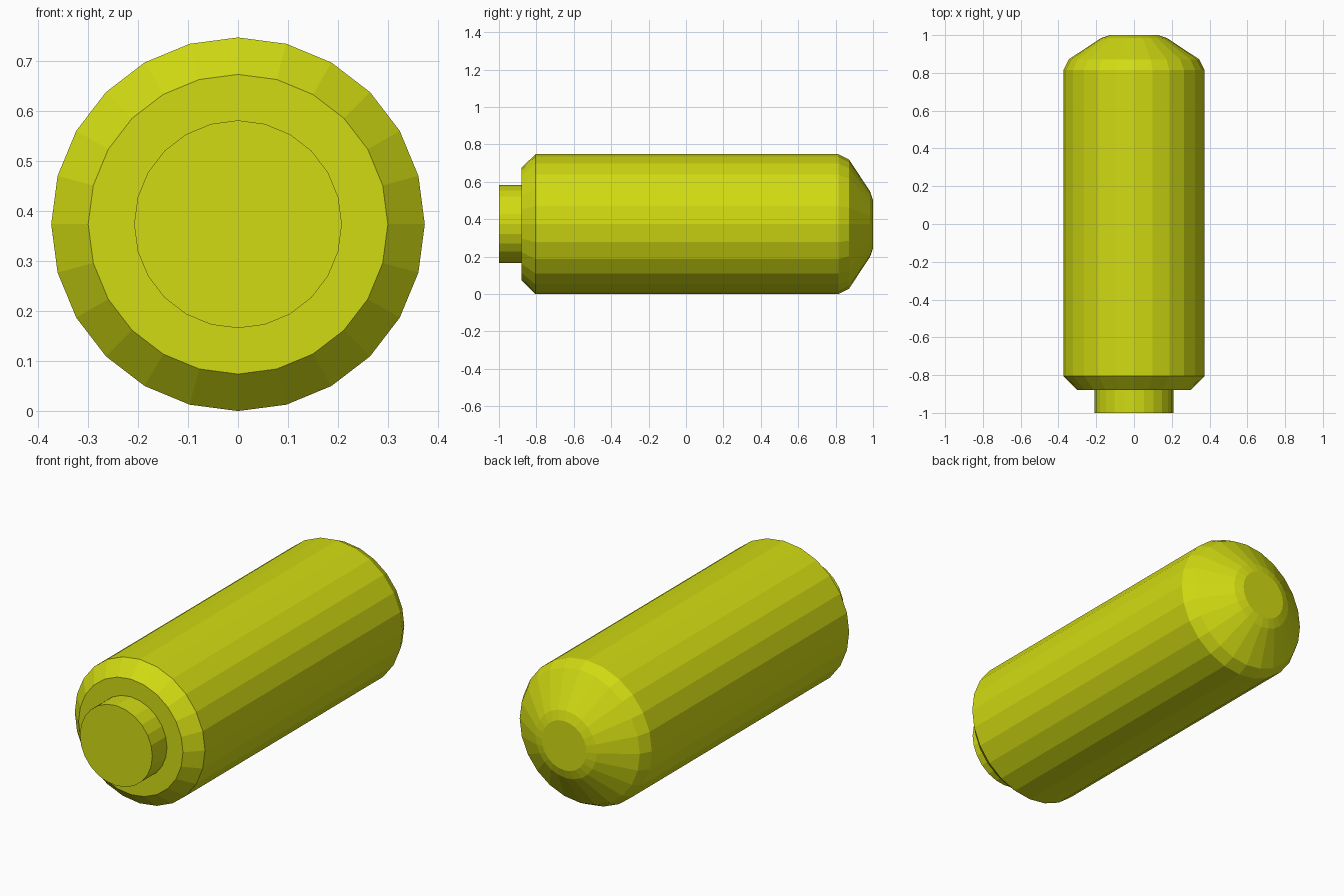
import bpy, bmesh
from math import cos, sin, tau

if "Cube" in bpy.data.objects:
    bpy.data.objects.remove(bpy.data.objects["Cube"])

SIDES = 24
AXIS_Z = 0.374

mat = bpy.data.materials.new("yellow_green")
mat.diffuse_color = (0.64, 0.71, 0.006, 1)
mat.use_nodes = True
mat.node_tree.nodes["Principled BSDF"].inputs["Base Color"].default_value = mat.diffuse_color


def lathe(name, profile):
    """Flat-shaded solid turned about the y axis from (y, radius) points, capped at both ends."""
    bm = bmesh.new()
    rings = [[bm.verts.new((r * sin(tau * i / SIDES), y, AXIS_Z + r * cos(tau * i / SIDES)))
              for i in range(SIDES)] for y, r in profile]
    for a, b in zip(rings, rings[1:]):
        for i in range(SIDES):
            j = (i + 1) % SIDES
            bm.faces.new((a[i], a[j], b[j], b[i]))
    bm.faces.new(rings[0])
    bm.faces.new(rings[-1])
    bmesh.ops.recalc_face_normals(bm, faces=bm.faces)
    mesh = bpy.data.meshes.new(name)
    bm.to_mesh(mesh)
    bm.free()
    mesh.materials.append(mat)
    obj = bpy.data.objects.new(name, mesh)
    bpy.context.collection.objects.link(obj)
    return obj


# Main barrel: chamfered front, rounded taper at the back; stepped front plug
lathe("capsule_with_front_plug", [
    (-1.0, 0.208), (-0.88, 0.208),
    (-0.88, 0.30), (-0.805, 0.374),
    (0.815, 0.374), (0.872, 0.345),
    (0.984, 0.175), (1.0, 0.128),
])
